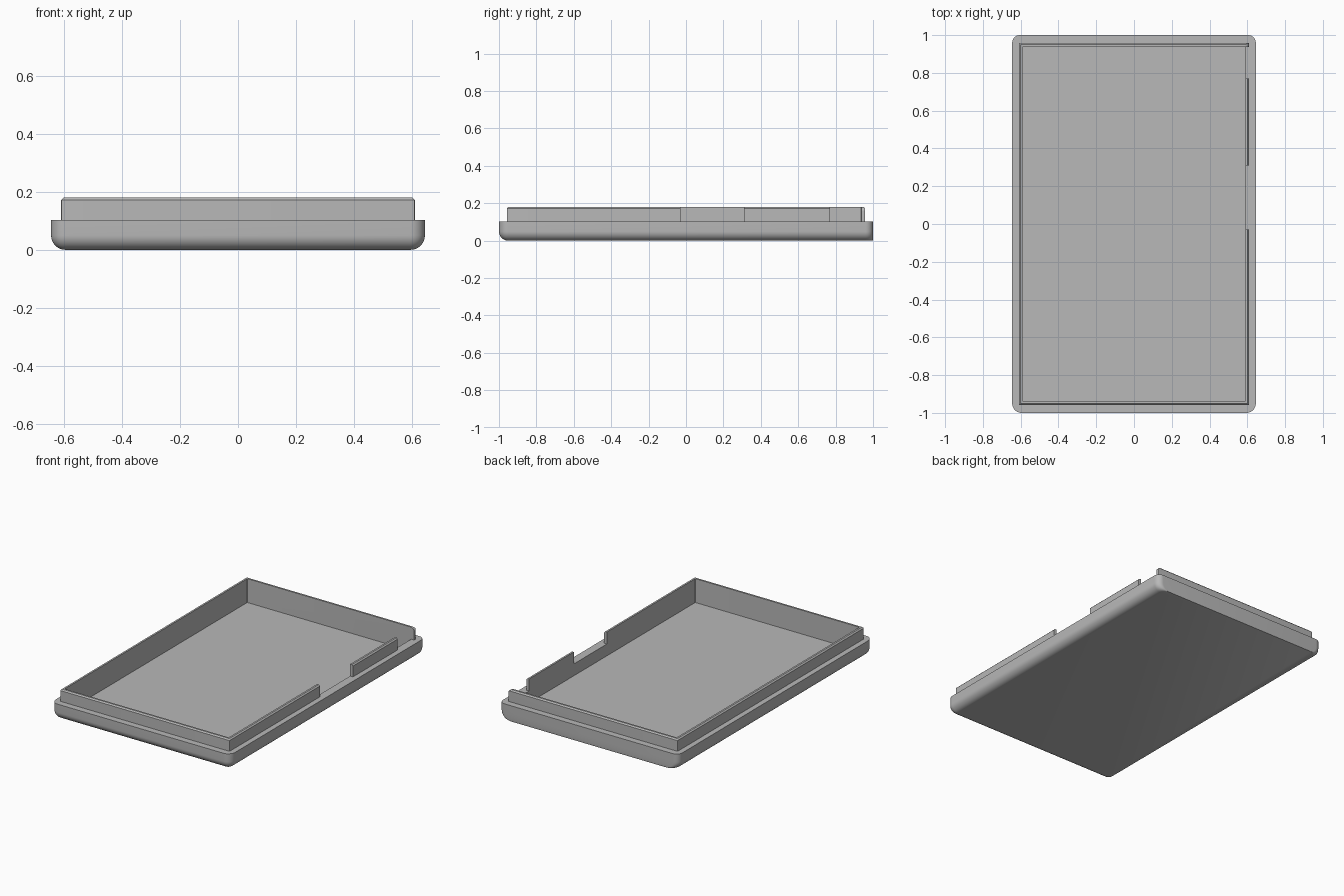
import bpy, bmesh
from math import sin, cos, pi, radians

if "Cube" in bpy.data.objects:
    bpy.data.objects.remove(bpy.data.objects["Cube"], do_unlink=True)

HALF_W, HALF_L, RIM_Z, TOP_Z, FLOOR_Z = 0.645, 1.0, 0.102, 0.18, 0.025
LIP_W, LIP_L, WALL, CHAMFER = 0.61, 0.958, 0.02, 0.008
ROUND = 0.05

grey = bpy.data.materials.new("plain grey")
grey.use_nodes = True
colour = (0.48, 0.48, 0.48, 1)
grey.diffuse_color = colour
grey.node_tree.nodes["Principled BSDF"].inputs["Base Color"].default_value = colour


def outline(w, front, back, r_front, r_back, steps=8):
    """Rounded rectangle, counter-clockwise from the back +x corner."""
    points = []
    corners = [(1, back, -1, r_back), (-1, back, -1, r_back),
               (-1, front, 1, r_front), (1, front, 1, r_front)]
    for k, (side, y, inward, r) in enumerate(corners):
        cx, cy = side * (w - r), y + inward * r
        for i in range(steps + 1):
            a = (k + i / steps) * pi / 2
            points.append((cx + r * cos(a), cy + r * sin(a)))
    return points


def make_object(name, bm):
    bmesh.ops.remove_doubles(bm, verts=bm.verts, dist=0.00001)
    bmesh.ops.recalc_face_normals(bm, faces=bm.faces)
    mesh = bpy.data.meshes.new(name)
    bm.to_mesh(mesh)
    bm.free()
    mesh.materials.append(grey)
    obj = bpy.data.objects.new(name, mesh)
    bpy.context.collection.objects.link(obj)
    return obj


def loft(name, layers):
    bm = bmesh.new()
    rings = [[bm.verts.new((x, y, z)) for x, y in pts] for pts, z in layers]
    for low, high in zip(rings, rings[1:]):
        for i in range(len(low)):
            j = (i + 1) % len(low)
            bm.faces.new((low[i], low[j], high[j], high[i]))
    bm.faces.new(rings[0][::-1])
    bm.faces.new(rings[-1])
    return make_object(name, bm)


def prism(name, profile, y0, y1):
    """Extrude an x-z profile along y."""
    bm = bmesh.new()
    face = bm.faces.new([bm.verts.new((x, y0, z)) for x, z in profile])
    ext = bmesh.ops.extrude_face_region(bm, geom=[face])
    verts = [v for v in ext["geom"] if isinstance(v, bmesh.types.BMVert)]
    bmesh.ops.translate(bm, verts=verts, vec=(0, y1 - y0, 0))
    return make_object(name, bm)


# Outer shell: bottom rounded at the front and sides, square at the back
layers = []
for i in range(11):
    a = i / 10 * pi / 2
    d = ROUND * (1 - sin(a)) * 0.98
    layers.append((outline(HALF_W - d, -HALF_L + d, HALF_L, ROUND - d, 0.04),
                   ROUND * (1 - cos(a))))
layers.append((outline(HALF_W, -HALF_L, HALF_L, ROUND, 0.04), RIM_Z))

# Raised lip, chamfered on its outer top edge, and the hollow inside it
for inset, z in [(0, RIM_Z), (0, TOP_Z - CHAMFER), (CHAMFER, TOP_Z),
                 (WALL, TOP_Z), (WALL, FLOOR_Z)]:
    w, l = LIP_W - inset, LIP_L - inset
    layers.append((outline(w, -l, l, 0.004, 0.004), z))
tray = loft("tray", layers)

# Gaps in the lip on the +x side
gap = [(0.5, RIM_Z), (0.63, RIM_Z), (0.63, 0.25), (0.5, 0.25)]
cutters = [prism("middle_gap_cutter", gap, -0.03, 0.31),
           prism("back_gap_cutter", gap, 0.77, LIP_L - WALL)]

# Rounded free end of the back lip
r = 0.025
arc = [(LIP_W - r + r * cos(i / 8 * pi / 2), TOP_Z - r + r * sin(i / 8 * pi / 2))
       for i in range(9)]
cutters.append(prism("lip_end_cutter", arc + [(LIP_W - r, 0.22), (0.65, 0.22),
                                              (0.65, TOP_Z - r)], 0.92, 0.98))

for cutter in cutters:
    mod = tray.modifiers.new(cutter.name, "BOOLEAN")
    mod.operation = "DIFFERENCE"
    mod.solver = "EXACT"
    mod.object = cutter

bpy.ops.object.select_all(action="DESELECT")
tray.select_set(True)
bpy.context.view_layer.objects.active = tray
for mod in list(tray.modifiers):
    bpy.ops.object.modifier_apply(modifier=mod.name)
for cutter in cutters:
    bpy.data.objects.remove(cutter, do_unlink=True)
bpy.ops.object.shade_smooth_by_angle(angle=radians(30))
